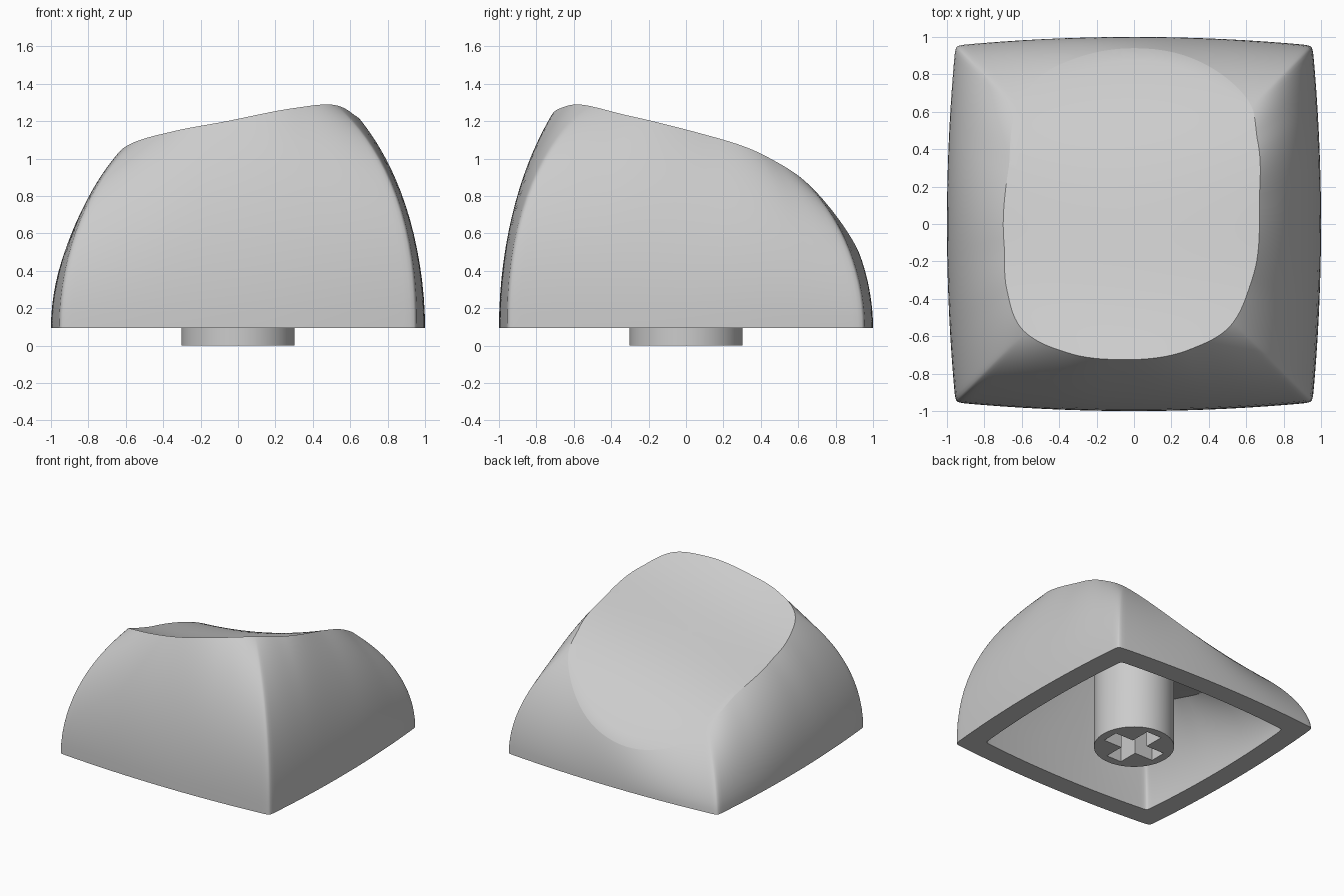
import bpy, bmesh, math
from math import atan2, cos, sin, hypot, pi, sqrt

BASE_Z = 0.094      # height of the skirt's lower edge
STEPS = 40          # segments per side of the cap
WALL_RINGS, DISH_RINGS = 20, 14

# Outline of the scooped top, seen from above, counter-clockwise
RIM = [(.67, .1), (.66, .45), (.63, .62), (.54, .74), (.3, .89), (0, .94),
       (-.3, .89), (-.5, .79), (-.62, .63), (-.67, .3), (-.695, -.1),
       (-.68, -.35), (-.6, -.56), (-.35, -.69), (-.05, -.725), (.3, -.67),
       (.51, -.55), (.63, -.3)]

cube = bpy.data.objects.get("Cube")
if cube:
    bpy.data.objects.remove(cube, do_unlink=True)

grey = bpy.data.materials.new("plain grey")
grey.use_nodes = True
grey.diffuse_color = (0.6, 0.6, 0.6, 1)
grey.node_tree.nodes["Principled BSDF"].inputs["Base Color"].default_value = (0.6, 0.6, 0.6, 1)


def dish(x, y):
    """Height of the tilted, scooped top."""
    along = .952 - .264 * y - .055 * y**2 - .258 * y**3
    return along + .223 * x + .12 * x**2 + .21 * (x * y)**2 * (.6 - y)


polar = sorted((atan2(y, x) % (2 * pi), hypot(x, y)) for x, y in RIM)
polar = ([(a - 2 * pi, r) for a, r in polar[-2:]] + polar
         + [(a + 2 * pi, r) for a, r in polar[:2]])


def rim_radius(angle):
    """Smooth interpolation of the rim outline."""
    angle %= 2 * pi
    for i in range(1, len(polar) - 2):
        (a0, r0), (a1, r1), (a2, r2), (a3, r3) = polar[i - 1:i + 3]
        if a1 <= angle <= a2:
            w = a2 - a1
            t = (angle - a1) / w
            m1 = (r2 - r0) / (a2 - a0) * w
            m2 = (r3 - r1) / (a3 - a1) * w
            return ((2*t**3 - 3*t**2 + 1) * r1 + (t**3 - 2*t**2 + t) * m1
                    + (3*t**2 - 2*t**3) * r2 + (t**3 - t**2) * m2)


def base_radius(angle):
    """Square with bowed sides and slightly rounded corners."""
    def side(main, cross):
        main, q = max(abs(main), 1e-4), .05 * cross**2
        return 2 / (main + sqrt(main**2 + 4 * q))
    rx = side(cos(angle), sin(angle))
    ry = side(sin(angle), cos(angle))
    near, far = min(rx, ry), max(rx, ry)
    return near / (1 + (near / far)**90)**(1 / 90)


def finish(bm, name):
    bmesh.ops.recalc_face_normals(bm, faces=bm.faces)
    mesh = bpy.data.meshes.new(name)
    bm.to_mesh(mesh)
    bm.free()
    mesh.materials.append(grey)
    ob = bpy.data.objects.new(name, mesh)
    bpy.context.collection.objects.link(ob)
    return ob


def smooth(ob):
    bpy.ops.object.select_all(action='DESELECT')
    ob.select_set(True)
    bpy.context.view_layer.objects.active = ob
    bpy.ops.object.shade_smooth_by_angle(angle=math.radians(30))


# Directions around the cap, packed closely towards the corners
angles = []
for corner in range(4):
    for i in range(STEPS):
        u = 2 * i / STEPS - 1
        angles.append((corner + .5) * pi / 2 + pi / 4 * math.copysign(abs(u)**1.6, u))


def wall_point(angle, s, size, drop):
    """Point on the curved skirt, s running from the base to the rim."""
    outer, inner = size * base_radius(angle), size * rim_radius(angle)
    top = dish(inner * cos(angle), inner * sin(angle)) - drop
    # fuller at the tall front corner, leaner at the low back corner
    bulge = 2 - sin(2 * angle)**2 * (.05 + .33 * cos(angle - 3 * pi / 4))
    r = outer * sqrt(1 - (1 - (inner / outer)**2) * s**bulge)
    return r * cos(angle), r * sin(angle), BASE_Z + (top - BASE_Z) * s


def dish_point(angle, f, size, drop):
    r = size * rim_radius(angle) * f
    x, y = r * cos(angle), r * sin(angle)
    return x, y, dish(x, y) - drop


def skin(size, drop):
    """Rings of points from the base edge to near the middle of the top."""
    walls = [[wall_point(a, sin(pi / 2 * i / WALL_RINGS), size, drop) for a in angles]
             for i in range(WALL_RINGS + 1)]
    tops = [[dish_point(a, 1 - i / DISH_RINGS, size, drop) for a in angles]
            for i in range(1, DISH_RINGS)]
    return walls + tops


# Cap: curved skirt, scooped top and matching cavity in one closed skin
CEILING = .2
bm = bmesh.new()
rings = [[bm.verts.new(p) for p in ring]
         for ring in skin(.83, CEILING)[::-1] + skin(1, 0)]
count = len(angles)
for low, high in zip(rings, rings[1:]):
    for i in range(count):
        j = (i + 1) % count
        bm.faces.new((low[i], low[j], high[j], high[i]))
for ring, drop in ((rings[0], CEILING), (rings[-1], 0)):
    pole = bm.verts.new((0, 0, dish(0, 0) - drop))
    for i in range(count):
        bm.faces.new((ring[i], ring[(i + 1) % count], pole))
smooth(finish(bm, "cap_shell"))

# Stem: round post that runs up into the cap
bm = bmesh.new()
bmesh.ops.create_cone(bm, cap_ends=True, segments=64, radius1=.302, radius2=.302, depth=1)
for v in bm.verts:
    v.co.z = dish(v.co.x, v.co.y) - CEILING + .01 if v.co.z > 0 else 0
stem = finish(bm, "stem")

# Cross-shaped socket cut into the foot of the stem
ARM, HALF, DEPTH = .235, .068, .45
bm = bmesh.new()
corners = []
for k in range(4):
    c, s = cos(k * pi / 2), sin(k * pi / 2)
    for x, y in ((ARM, -HALF), (ARM, HALF), (HALF, HALF)):
        corners.append(bm.verts.new((x * c - y * s, x * s + y * c, -.1)))
face = bm.faces.new(corners)
for v in bmesh.ops.extrude_face_region(bm, geom=[face])["geom"]:
    if isinstance(v, bmesh.types.BMVert):
        v.co.z = DEPTH
cutter = finish(bm, "socket_cutter")
cutter.hide_render = True

cut = stem.modifiers.new("socket", 'BOOLEAN')
cut.operation = 'DIFFERENCE'
cut.solver = 'EXACT'
cut.object = cutter
bpy.context.view_layer.objects.active = stem
bpy.ops.object.modifier_apply(modifier=cut.name)
bpy.data.objects.remove(cutter, do_unlink=True)
smooth(stem)
